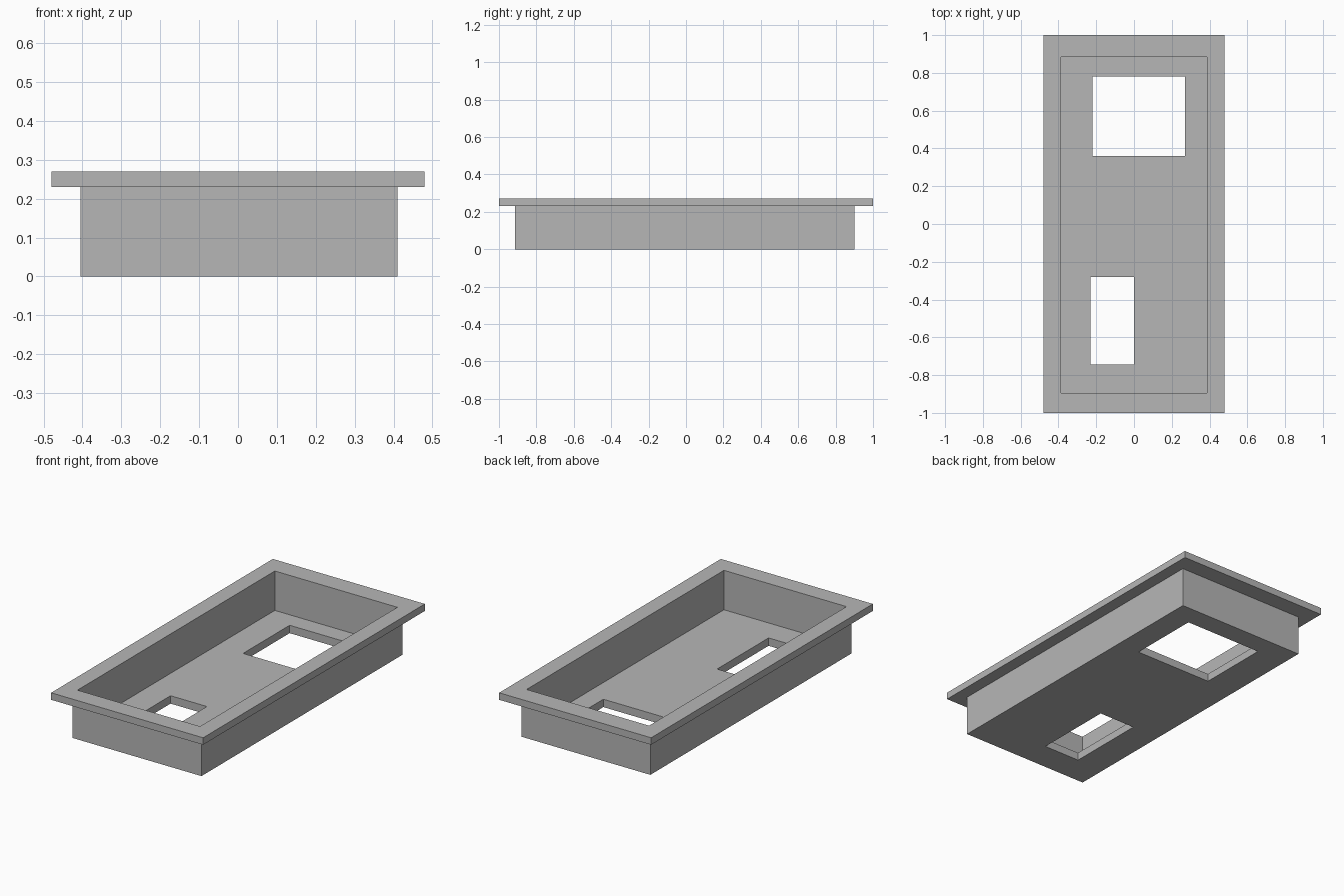
import bpy
import bmesh
from mathutils import Vector

default = bpy.data.objects.get("Cube")
if default:
    bpy.data.objects.remove(default, do_unlink=True)

grey = bpy.data.materials.new("plain_grey")
grey.use_nodes = True
colour = (0.47, 0.47, 0.47, 1)
grey.diffuse_color = colour
grey.node_tree.nodes["Principled BSDF"].inputs["Base Color"].default_value = colour


def box(name, x, y, z):
    """Box spanning the given (low, high) range on each axis."""
    low, high = (Vector(corner) for corner in zip(x, y, z))
    bm = bmesh.new()
    bmesh.ops.create_cube(bm, size=1)
    for v in bm.verts:
        v.co = (low + high) / 2 + v.co * (high - low)
    mesh = bpy.data.meshes.new(name)
    bm.to_mesh(mesh)
    bm.free()
    mesh.materials.append(grey)
    obj = bpy.data.objects.new(name, mesh)
    bpy.context.collection.objects.link(obj)
    return obj


def combine(target, other, operation):
    """Apply a boolean to the target and discard the helper."""
    other.hide_render = True
    mod = target.modifiers.new(operation.title(), "BOOLEAN")
    mod.operation = operation
    mod.solver = "EXACT"
    mod.object = other
    bpy.context.view_layer.objects.active = target
    bpy.ops.object.modifier_apply(modifier=mod.name)
    bpy.data.objects.remove(other, do_unlink=True)


floor_top = 0.045
rim_bottom, rim_top = 0.23, 0.27

# Basin body with an overhanging flat rim
tray = box("tray", (-0.405, 0.41), (-0.915, 0.90), (0, rim_top - 0.02))
rim = box("rim", (-0.48, 0.48), (-1, 1), (rim_bottom, rim_top))
combine(tray, rim, "UNION")

# Hollow interior, then the two openings through the floor
cutters = [
    box("cavity", (-0.387, 0.387), (-0.895, 0.885), (floor_top, 0.5)),
    box("large_opening", (-0.22, 0.27), (0.36, 0.78), (-0.1, 0.15)),
    box("small_opening", (-0.23, 0), (-0.745, -0.28), (-0.1, 0.15)),
]
for cutter in cutters:
    combine(tray, cutter, "DIFFERENCE")
